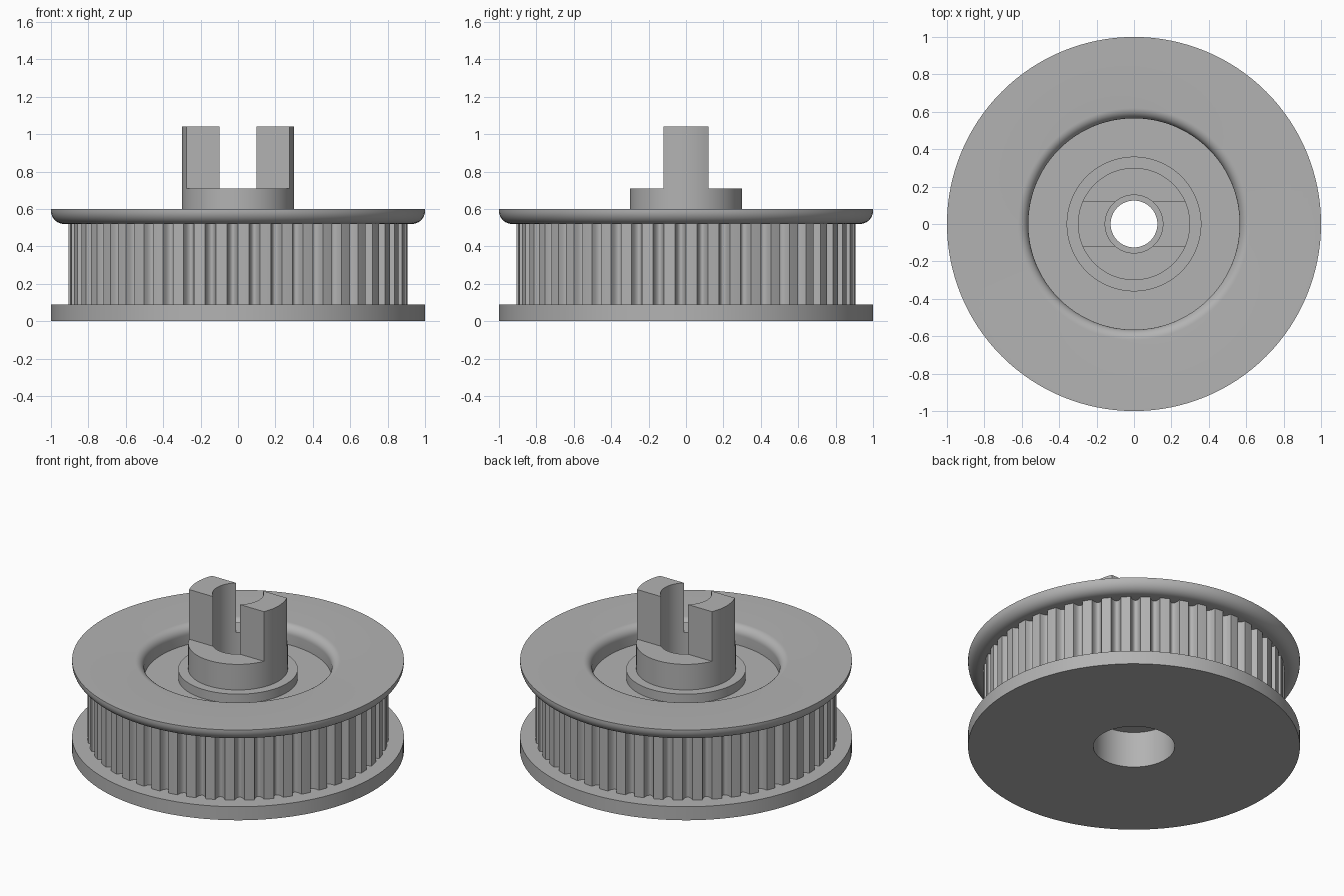
import bpy, bmesh
from math import sin, cos, pi, radians, asin

cube = bpy.data.objects.get("Cube")
if cube:
    bpy.data.objects.remove(cube)

grey = bpy.data.materials.new("plain grey")
grey.use_nodes = True
COLOUR = (0.45, 0.45, 0.45, 1)
grey.diffuse_color = COLOUR
grey.node_tree.nodes["Principled BSDF"].inputs["Base Color"].default_value = COLOUR


def finish(name, bm):
    bmesh.ops.remove_doubles(bm, verts=bm.verts, dist=1e-5)
    mesh = bpy.data.meshes.new(name)
    bm.to_mesh(mesh)
    bm.free()
    obj = bpy.data.objects.new(name, mesh)
    bpy.context.collection.objects.link(obj)
    mesh.materials.append(grey)
    bpy.ops.object.select_all(action='DESELECT')
    obj.select_set(True)
    bpy.context.view_layer.objects.active = obj
    bpy.ops.object.shade_smooth_by_angle(angle=radians(30))
    return obj


def lathe(name, profile, sides=128):
    """Spin an (r, z) profile about z; outer walls run upwards."""
    bm = bmesh.new()
    rings = [[bm.verts.new((r * cos(2 * pi * i / sides), r * sin(2 * pi * i / sides), z))
              for i in range(sides)] for r, z in profile]
    for a, b in zip(rings, rings[1:]):
        for i in range(sides):
            j = (i + 1) % sides
            bm.faces.new((a[i], a[j], b[j], b[i]))
    return finish(name, bm)


def extrude(name, outline, z0, z1, caps=True):
    """Raise a counter-clockwise (x, y) outline from z0 to z1."""
    bm = bmesh.new()
    low = [bm.verts.new((x, y, z0)) for x, y in outline]
    top = [bm.verts.new((x, y, z1)) for x, y in outline]
    n = len(outline)
    for i in range(n):
        j = (i + 1) % n
        bm.faces.new((low[i], low[j], top[j], top[i]))
    if caps:
        bm.faces.new(top)
    return finish(name, bm)


def arc(cx, cz, radius, start, end, steps=10):
    angles = [radians(start + (end - start) * i / steps) for i in range(steps + 1)]
    return [(cx + radius * cos(a), cz + radius * sin(a)) for a in angles]


BORE, WIDE_BORE, SOCKET, HUB = 0.125, 0.245, 0.155, 0.3
ROOT, TIP = 0.862, 0.907
FLOOR, COLLAR_TOP, HUB_TOP = 0.48, 0.54, 0.71

# Lower flange with the wide bore underneath
lathe("lower_flange", [(BORE, 0.24), (WIDE_BORE, 0.24), (WIDE_BORE, 0), (1, 0),
                       (1, 0.09), (ROOT - 0.01, 0.09)])

# Upper flange: rounded lower rim and rolled lip into the recess
lathe("upper_flange", [(ROOT - 0.01, 0.52)] + arc(0.93, 0.59, 0.07, -90, 0)
      + [(1, 0.6)] + arc(0.62, 0.545, 0.055, 90, 180)
      + [(0.565, FLOOR), (0.36, FLOOR)])

# Collar and hub with stepped bore
lathe("hub", [(0.36, FLOOR), (0.36, COLLAR_TOP), (HUB, COLLAR_TOP), (HUB, HUB_TOP),
              (SOCKET, HUB_TOP), (SOCKET, COLLAR_TOP), (BORE, COLLAR_TOP), (BORE, 0.24)])

# Toothed belt band with rounded grooves
TEETH = 48
pitch = 2 * pi / TEETH
outline = []
for t in range(TEETH):
    for k in range(4):
        a = (t + 0.5 * k / 4) * pitch
        outline.append((TIP * cos(a), TIP * sin(a)))
    for k in range(9):
        a = (t + 0.5 + 0.5 * k / 9) * pitch
        r = TIP - (TIP - ROOT) * sin(pi * k / 9) ** 0.6
        outline.append((r * cos(a), r * sin(a)))
extrude("toothed_band", outline, 0.09, 0.52, caps=False)

# Two drive prongs: flat sides, curved inside and outside
HALF = 0.12
for side, turn in (("left", 0), ("right", 180)):
    outer = asin(HALF / HUB) * 180 / pi
    inner = asin(HALF / SOCKET) * 180 / pi
    shape = (arc(0, 0, HUB, turn - outer, turn + outer)
             + arc(0, 0, SOCKET, turn + inner, turn - inner))
    extrude(side + "_prong", shape, HUB_TOP, 1.04)
